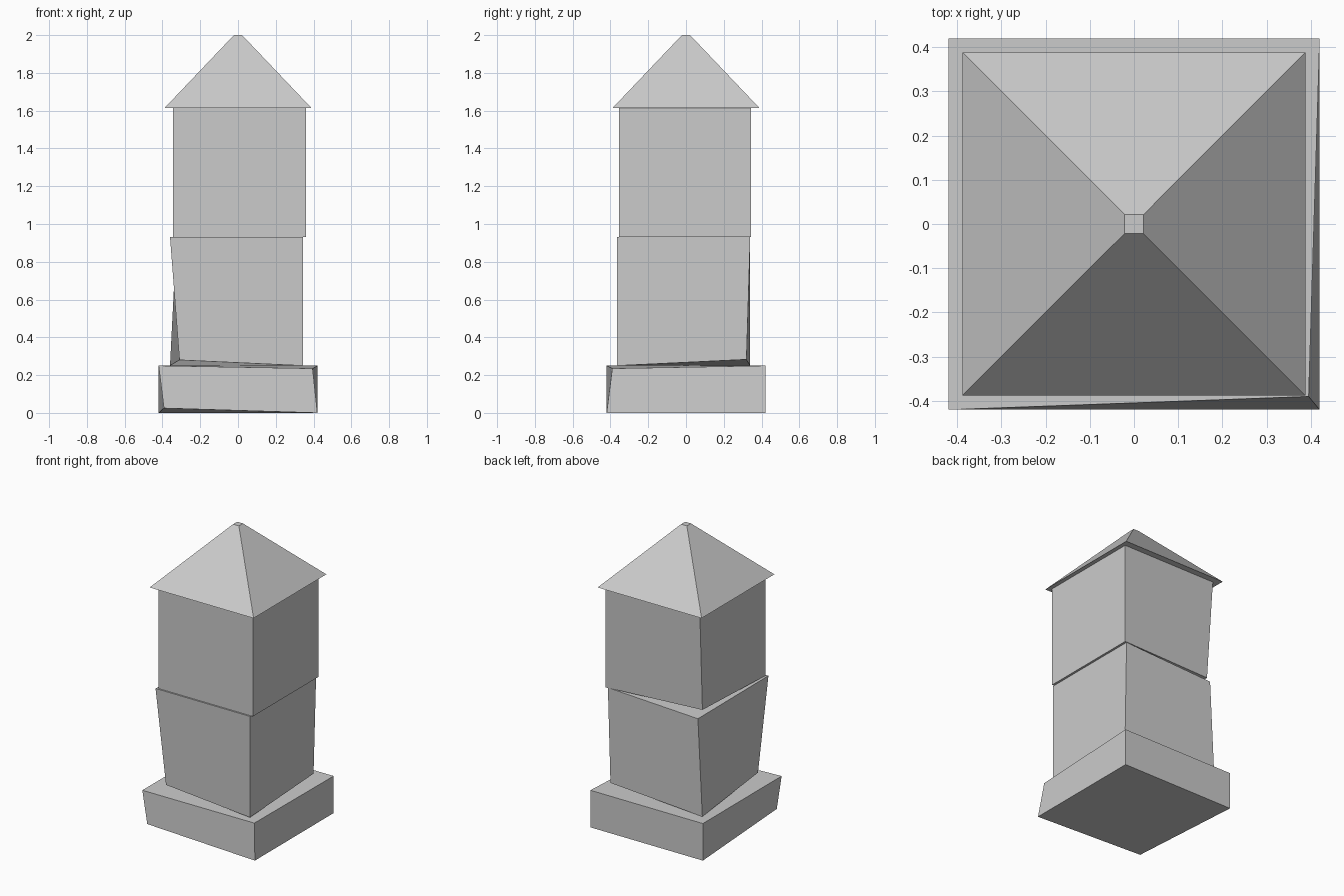
import bpy
import bmesh
from mathutils import Vector

if "Cube" in bpy.data.objects:
    bpy.data.objects.remove(bpy.data.objects["Cube"], do_unlink=True)

# One plain stone colour
stone = bpy.data.materials.new("pale_grey_stone")
stone.use_nodes = True
colour = (0.6, 0.6, 0.6, 1)
stone.diffuse_color = colour
stone.node_tree.nodes["Principled BSDF"].inputs["Base Color"].default_value = colour


def block(name, low, high, nudges=None, top_scale=1):
    """Box between two corners; nudges shift chosen corners, keyed by side signs."""
    nudges = nudges or {}
    low, high = Vector(low), Vector(high)
    centre, size = (low + high) / 2, high - low
    bm = bmesh.new()
    bmesh.ops.create_cube(bm, size=1)
    for v in bm.verts:
        key = tuple(1 if c > 0 else -1 for c in v.co)
        if key[2] > 0:
            v.co.xy *= top_scale
        v.co = centre + v.co * size + Vector(nudges.get(key, (0, 0, 0)))
    mesh = bpy.data.meshes.new(name)
    bm.to_mesh(mesh)
    bm.free()
    mesh.materials.append(stone)
    obj = bpy.data.objects.new(name, mesh)
    bpy.context.collection.objects.link(obj)
    return obj


# Wide foot with two chipped corners
block("base_slab", (-0.42, -0.42, 0), (0.42, 0.42, 0.25), {
    (-1, -1, -1): (0.028, 0.012, 0.025),
    (1, -1, 1): (-0.025, 0.03, -0.015),
})

# Crooked lower shaft
block("lower_shaft", (-0.36, -0.365, 0.25), (0.345, 0.34, 0.932), {
    (-1, -1, -1): (0.05, 0.04, 0.03),
    (1, 1, -1): (-0.005, -0.02, 0.033),
    (-1, 1, 1): (0.033, 0, -0.03),
})

# Upper shaft, slightly offset, with one worn lower corner
block("upper_shaft", (-0.345, -0.355, 0.932), (0.36, 0.345, 1.615), {
    (-1, 1, -1): (0.011, -0.043, 0.017),
})

# Blunt pyramid cap
block("pyramid_cap", (-0.388, -0.388, 1.615), (0.388, 0.388, 2), top_scale=0.056)
